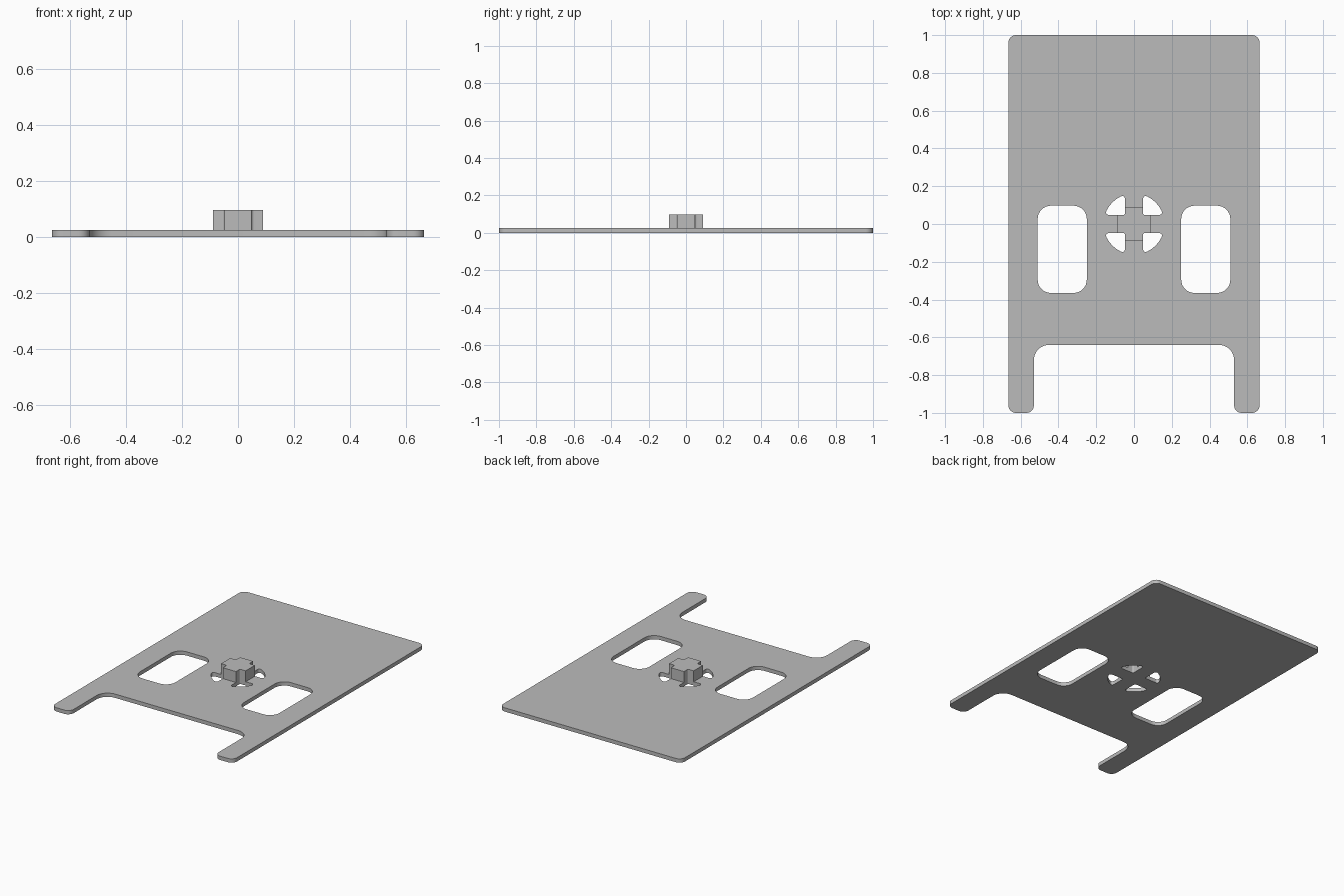
import bpy
import bmesh
from math import radians, cos, sin, asin, tan, pi
from mathutils import Vector

cube = bpy.data.objects.get("Cube")
if cube:
    bpy.data.objects.remove(cube, do_unlink=True)

THICK = 0.025      # plate thickness
BOSS_TOP = 0.097   # top of the cross-shaped boss
ARM = 0.048        # half width of a cross arm
REACH = 0.09       # half length of the cross

grey = bpy.data.materials.new("plain grey")
grey.use_nodes = True
grey.diffuse_color = (0.5, 0.5, 0.5, 1)
grey.node_tree.nodes["Principled BSDF"].inputs["Base Color"].default_value = (0.5, 0.5, 0.5, 1)


def fillet(corners, steps=8):
    """Round each (x, y, radius) corner of a closed outline."""
    outline = []
    for i, (x, y, r) in enumerate(corners):
        p = Vector((x, y))
        if r == 0:
            outline.append(p)
            continue
        a = (Vector(corners[i - 1][:2]) - p).normalized()
        b = (Vector(corners[(i + 1) % len(corners)][:2]) - p).normalized()
        half = a.angle(b) / 2
        centre = p + (a + b).normalized() * (r / sin(half))
        start = p + a * (r / tan(half)) - centre
        end = p + b * (r / tan(half)) - centre
        sweep = pi - 2 * half
        for k in range(steps + 1):
            t = k / steps
            outline.append(centre + (start * sin((1 - t) * sweep) + end * sin(t * sweep)) / sin(sweep))
    return outline


def extrude_outlines(name, outlines, z0, z1):
    """Fill outlines (inner ones become holes) and extrude from z0 to z1."""
    curve = bpy.data.curves.new(name + " outline", 'CURVE')
    curve.dimensions = '2D'
    curve.fill_mode = 'BOTH'
    curve.extrude = (z1 - z0) / 2
    for pts in outlines:
        spline = curve.splines.new('POLY')
        spline.points.add(len(pts) - 1)
        for sp, p in zip(spline.points, pts):
            sp.co = (p.x, p.y, 0, 1)
        spline.use_cyclic_u = True
    helper = bpy.data.objects.new(name + " helper", curve)
    bpy.context.collection.objects.link(helper)
    bpy.context.view_layer.update()
    mesh = bpy.data.meshes.new_from_object(helper.evaluated_get(bpy.context.evaluated_depsgraph_get()))
    bpy.data.objects.remove(helper, do_unlink=True)
    bpy.data.curves.remove(curve)

    bm = bmesh.new()
    bm.from_mesh(mesh)
    bmesh.ops.remove_doubles(bm, verts=bm.verts, dist=1e-5)
    bmesh.ops.translate(bm, verts=bm.verts, vec=(0, 0, (z0 + z1) / 2))
    bmesh.ops.recalc_face_normals(bm, faces=bm.faces)
    if z0 > 0:  # open underside where the part sits on the plate
        under = [f for f in bm.faces if f.normal.z < -0.9]
        bmesh.ops.delete(bm, geom=under, context='FACES')
    bm.to_mesh(mesh)
    bm.free()
    mesh.name = name
    mesh.materials.clear()
    mesh.materials.append(grey)
    obj = bpy.data.objects.new(name, mesh)
    bpy.context.collection.objects.link(obj)
    bpy.ops.object.select_all(action='DESELECT')
    obj.select_set(True)
    bpy.context.view_layer.objects.active = obj
    bpy.ops.object.shade_smooth_by_angle(angle=radians(30))
    return obj


def mirrored(half):
    """Close a right-hand run of corners with its mirror image."""
    return half + [(-x, y, r) for x, y, r in reversed(half)]


# Plate outline with two legs at the front
plate_outline = fillet(mirrored([
    (0.53, -0.64, 0.08), (0.53, -1, 0.04), (0.665, -1, 0.04), (0.665, 1, 0.04)]))

# Rounded windows and the four quarter openings around the boss
window = [(0.25, -0.365, 0.07), (0.51, -0.365, 0.07), (0.51, 0.097, 0.07), (0.25, 0.097, 0.07)]
R = 0.162
first = asin(ARM / R)
quarter = [(ARM, ARM, 0.01)]
for k in range(7):
    ang = first + (pi / 2 - 2 * first) * k / 6
    quarter.append((R * cos(ang), R * sin(ang), 0.014 if k in (0, 6) else 0))

holes = []
for sx in (1, -1):
    holes.append(fillet([(sx * x, y, r) for x, y, r in window]))
    for sy in (1, -1):
        holes.append(fillet([(sx * x, sy * y, r) for x, y, r in quarter]))

extrude_outlines("base_plate", [plate_outline] + holes, 0, THICK)

# Cross-shaped boss with softened inner corners
cross = []
for turn in range(4):
    c, s = round(cos(turn * pi / 2)), round(sin(turn * pi / 2))
    for x, y, r in ((REACH, -ARM, 0), (REACH, ARM, 0), (ARM, ARM, 0.01)):
        cross.append((c * x - s * y, s * x + c * y, r))
extrude_outlines("cross_boss", [fillet(cross)], THICK, BOSS_TOP)
